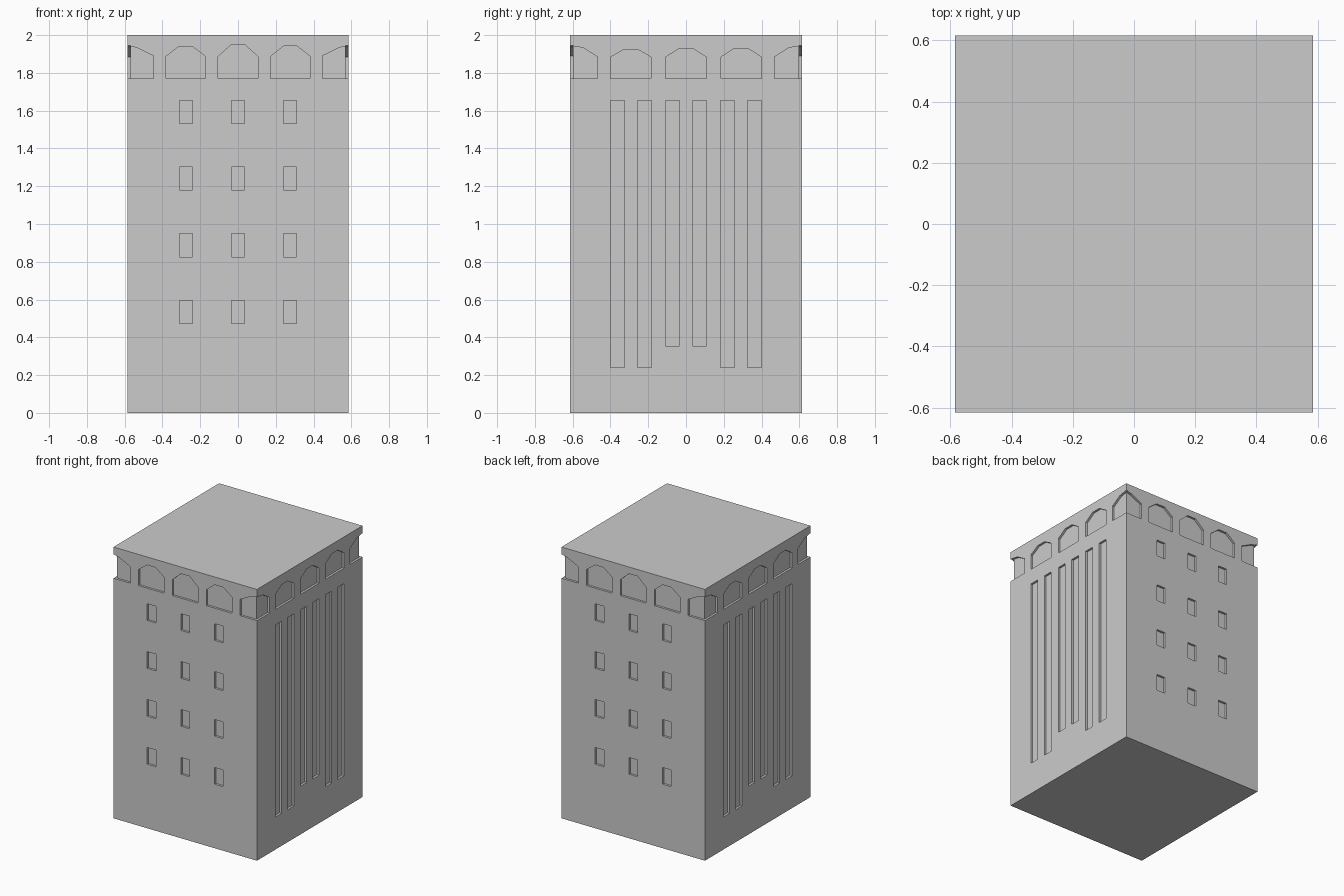
import bpy, bmesh
from mathutils import Matrix, Vector
from math import pi

if "Cube" in bpy.data.objects:
    bpy.data.objects.remove(bpy.data.objects["Cube"])

HX, HY, H = 0.585, 0.615, 2.0
DEPTH, OUT = 0.016, 0.05


def mesh_object(name, bm):
    bmesh.ops.recalc_face_normals(bm, faces=bm.faces)
    me = bpy.data.meshes.new(name)
    bm.to_mesh(me)
    bm.free()
    ob = bpy.data.objects.new(name, me)
    bpy.context.collection.objects.link(ob)
    return ob


def rect(u0, u1, z0, z1):
    return [(u0, z0), (u1, z0), (u1, z1), (u0, z1)]


def arch(c, half, spring, top):
    return [(c - half, 1.77), (c + half, 1.77), (c + half, spring),
            (c + 0.035, top), (c - 0.035, top), (c - half, spring)]


def corner_arch(start, knee, edge, spring):
    # half arch running out past the corner of the block
    right = [(start, 1.77), (edge + OUT, 1.77), (edge + OUT, 1.945),
             (edge, 1.945), (knee, 1.933), (start, spring)]
    return [right, [(-u, z) for u, z in reversed(right)]]


def recess_cutter(name, profiles, half, turn):
    # prisms through the wall at -y and its opposite, turned to the wanted faces
    bm = bmesh.new()
    for angle in (turn, turn + pi):
        rot = Matrix.Rotation(angle, 4, 'Z')
        for prof in profiles:
            f = bm.faces.new([bm.verts.new(rot @ Vector((u, -half - OUT, z))) for u, z in prof])
            ext = bmesh.ops.extrude_face_region(bm, geom=[f], use_keep_orig=True)
            verts = [v for v in ext['geom'] if isinstance(v, bmesh.types.BMVert)]
            bmesh.ops.translate(bm, verts=verts, vec=rot @ Vector((0, OUT + DEPTH, 0)))
    ob = mesh_object(name, bm)
    ob.hide_render = True
    return ob


# Main block
bm = bmesh.new()
bmesh.ops.create_cube(bm, size=1)
bmesh.ops.scale(bm, vec=(2 * HX, 2 * HY, H), verts=bm.verts)
bmesh.ops.translate(bm, vec=(0, 0, H / 2), verts=bm.verts)
building = mesh_object("building", bm)

# Front and back: small windows below an arcade
front = [rect(x - 0.035, x + 0.035, z, z + 0.123)
         for x in (-0.275, 0, 0.275) for z in (0.472, 0.826, 1.179, 1.532)]
front += [arch(-0.277, 0.105, 1.887, 1.94), arch(0, 0.105, 1.887, 1.95),
          arch(0.277, 0.105, 1.887, 1.942)]
front += corner_arch(0.447, 0.535, HX, 1.89)

# Left and right: tall slots below an arcade
side = []
for s in (-1, 1):
    for c, bottom in ((0.0715, 0.355), (0.22, 0.24), (0.363, 0.24)):
        side.append(rect(s * c - 0.0365, s * c + 0.0365, bottom, 1.655))
side += [arch(c, 0.108, 1.883, t) for c, t in ((-0.292, 1.925), (0, 1.93), (0.292, 1.93))]
side += corner_arch(0.468, 0.545, HY, 1.885)

# Carve the recesses
bpy.context.view_layer.objects.active = building
for cutter in (recess_cutter("front_cutter", front, HY, 0),
               recess_cutter("side_cutter", side, HX, pi / 2)):
    mod = building.modifiers.new("recess", 'BOOLEAN')
    mod.operation, mod.solver, mod.object = 'DIFFERENCE', 'EXACT', cutter
    bpy.ops.object.modifier_apply(modifier=mod.name)
    bpy.data.objects.remove(cutter)
